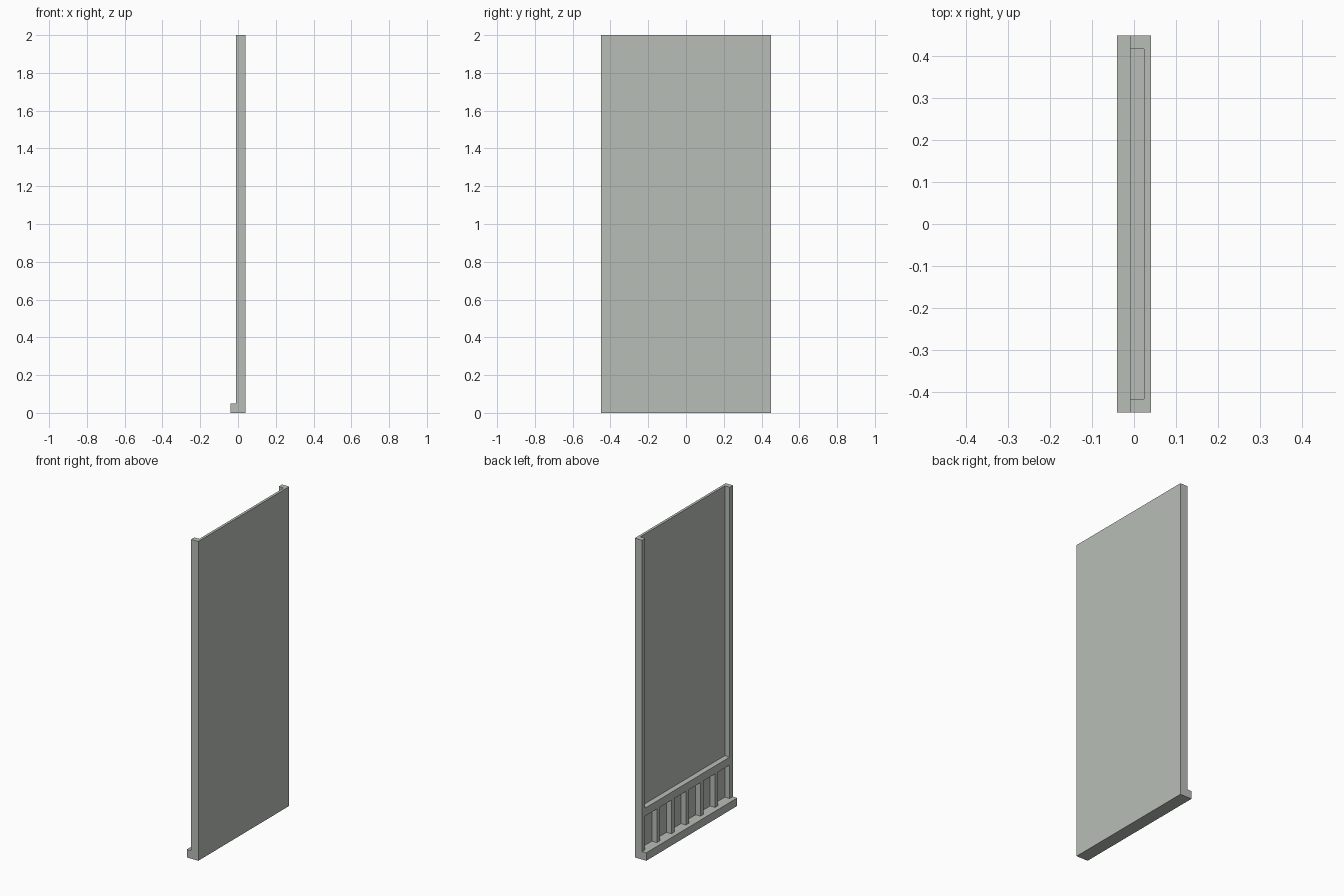
import bpy

old = bpy.data.objects.get("Cube")
if old:
    bpy.data.objects.remove(old, do_unlink=True)

# Single painted finish
paint = bpy.data.materials.new("pale_grey_green")
paint.use_nodes = True
colour = (0.485, 0.515, 0.475, 1)
paint.diffuse_color = colour
paint.node_tree.nodes["Principled BSDF"].inputs["Base Color"].default_value = colour


def box(name, x, y, z):
    """Box spanning the (low, high) range on each axis."""
    spans = (x, y, z)
    bpy.ops.mesh.primitive_cube_add(size=1, location=[(a + b) / 2 for a, b in spans])
    ob = bpy.context.object
    ob.name = name
    ob.scale = [b - a for a, b in spans]
    bpy.ops.object.transform_apply(location=False, rotation=False, scale=True)
    ob.data.materials.append(paint)
    return ob


HALF, INNER, HEIGHT = 0.45, 0.418, 2.0
FACE, BACK, OUTER = -0.01, 0.024, 0.04   # frame face, panel face, outer face
SILL = 0.05
RAIL = (0.26, 0.31)

# Backing panel between the stiles
box("back_panel", (BACK, OUTER), (-INNER, INNER), (SILL, HEIGHT))

# Upright stiles on both edges
for side, name in ((1, "rear_stile"), (-1, "front_stile")):
    box(name, (FACE, OUTER), sorted((side * INNER, side * HALF)), (SILL, HEIGHT))

# Projecting sill and lower cross rail
box("sill", (-OUTER, OUTER), (-HALF, HALF), (0, SILL))
box("cross_rail", (FACE, BACK), (-INNER, INNER), RAIL)

# Evenly spaced slats between sill and rail
COUNT, WIDTH = 5, 0.03
gap = (2 * INNER - COUNT * WIDTH) / (COUNT + 1)
for i in range(COUNT):
    start = -INNER + gap + i * (gap + WIDTH)
    box(f"slat_{i + 1}", (FACE, BACK), (start, start + WIDTH), (SILL, RAIL[0]))
